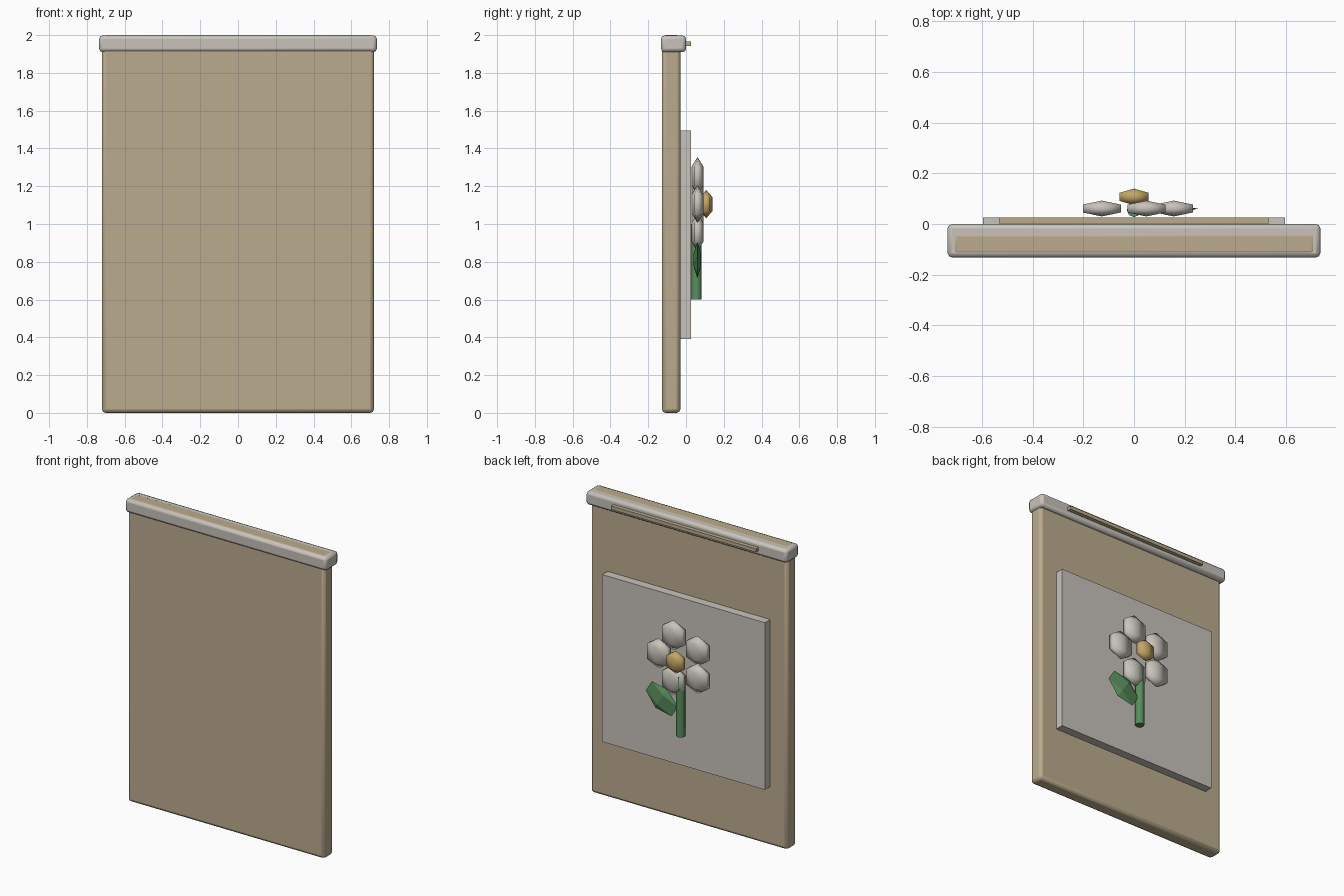
import bpy, math
from math import pi, cos, sin

if "Cube" in bpy.data.objects:
    bpy.data.objects.remove(bpy.data.objects["Cube"])


def material(name, rgb):
    m = bpy.data.materials.new(name)
    m.diffuse_color = (*rgb, 1)
    m.use_nodes = True
    m.node_tree.nodes["Principled BSDF"].inputs["Base Color"].default_value = m.diffuse_color
    return m


TAN = material("tan", (0.50, 0.41, 0.27))
PALE = material("pale", (0.58, 0.55, 0.50))
GREEN = material("green", (0.10, 0.27, 0.11))
GOLD = material("gold", (0.55, 0.38, 0.13))


def finish(name, mat):
    o = bpy.context.object
    o.name = name
    o.data.materials.append(mat)
    bpy.ops.object.transform_apply(location=False, rotation=True, scale=True)
    return o


def box(name, mat, x, y, z, bevel=0):
    # half-width x, (min, max) ranges in y and z
    bpy.ops.mesh.primitive_cube_add(
        size=1, location=(0, sum(y) / 2, sum(z) / 2))
    bpy.context.object.scale = (2 * x, y[1] - y[0], z[1] - z[0])
    o = finish(name, mat)
    if bevel:
        b = o.modifiers.new("bevel", "BEVEL")
        b.width, b.segments = bevel, 2
        bpy.ops.object.shade_smooth_by_angle(angle=math.radians(50))
    return o


def blob(name, mat, loc, r, flat):
    # flattened six-sided sphere
    bpy.ops.mesh.primitive_uv_sphere_add(
        segments=6, ring_count=3, radius=r, location=loc)
    bpy.context.object.scale.y = flat
    o = finish(name, mat)
    bpy.ops.object.shade_smooth()
    return o


# Slab, cap, rear plaque and top bar
box("slab", TAN, 0.72, (-0.127, -0.03), (0, 2.0), 0.02)
box("cap", PALE, 0.735, (-0.132, 0), (1.91, 1.998), 0.018)
box("plaque", PALE, 0.595, (-0.035, 0.026), (0.39, 1.495))
box("top_bar", TAN, 0.53, (-0.005, 0.026), (1.943, 1.966))

# Flower: five petals around a centre
CZ = 1.105
for i in range(5):
    a = 2 * pi * i / 5
    blob(f"petal_{i + 1}", PALE,
         (0.157 * cos(a), 0.061, CZ + 0.157 * sin(a)), 0.1, 0.36)
blob("flower_centre", GOLD, (0, 0.107, CZ), 0.075, 0.5)

# Stem
bpy.ops.mesh.primitive_cylinder_add(
    vertices=8, radius=0.028, depth=0.4, location=(0, 0.055, 0.8))
finish("stem", GREEN)
bpy.ops.object.shade_smooth_by_angle(angle=math.radians(50))

# Leaf: stretched octahedron tilted away from the stem
bpy.ops.mesh.primitive_uv_sphere_add(
    segments=4, ring_count=2, radius=1, location=(0.135, 0.06, 0.81))
leaf = bpy.context.object
leaf.scale = (0.13, 0.022, 0.085)
leaf.rotation_euler.y = -math.radians(33)
finish("leaf", GREEN)
